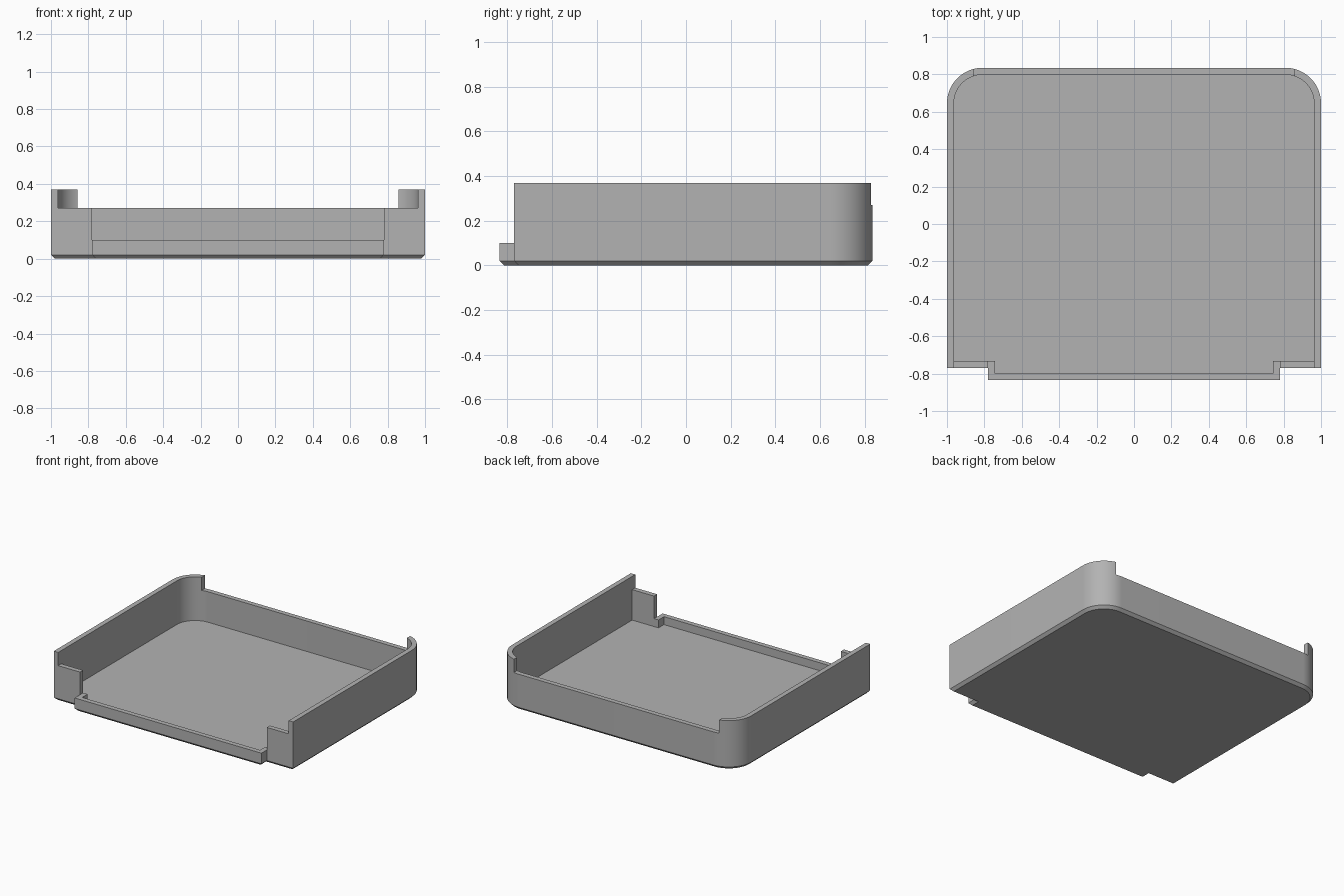
import bpy, bmesh, math

cube = bpy.data.objects.get("Cube")
if cube:
    bpy.data.objects.remove(cube, do_unlink=True)

WALL, FLOOR, CHAMFER = 0.037, 0.04, 0.02
TALL, LOW, LIP = 0.37, 0.27, 0.10
BACK, RADIUS = 0.835, 0.19
TAB_X, FRONT_Y = 0.78, -0.77

grey = bpy.data.materials.new("grey plastic")
grey.use_nodes = True
colour = (0.45, 0.45, 0.45, 1)
grey.diffuse_color = colour
grey.node_tree.nodes["Principled BSDF"].inputs["Base Color"].default_value = colour


def outline(inset):
    """Plan of the tray, moved inward: front tab, square front, round back corners."""
    side, tab, r = 1 - inset, TAB_X - inset, RADIUS - inset
    half = [(tab, -BACK + inset), (tab, FRONT_Y + inset), (side, FRONT_Y + inset)]
    for i in range(25):
        a = math.pi / 2 * i / 24
        half.append((1 - RADIUS + r * math.cos(a), BACK - RADIUS + r * math.sin(a)))
    return half + [(-x, y) for x, y in reversed(half)]


def make_object(name, bm):
    bmesh.ops.recalc_face_normals(bm, faces=bm.faces)
    mesh = bpy.data.meshes.new(name)
    bm.to_mesh(mesh)
    bm.free()
    mesh.materials.append(grey)
    obj = bpy.data.objects.new(name, mesh)
    bpy.context.collection.objects.link(obj)
    return obj


def box(name, x, y0, y1, z0):
    """Cutter, symmetric in x, reaching above the walls."""
    bm = bmesh.new()
    bmesh.ops.create_cube(bm, size=1)
    for v in bm.verts:
        v.co = (2 * x * v.co.x, y1 if v.co.y > 0 else y0, 0.5 if v.co.z > 0 else z0)
    return make_object(name, bm)


# Tray shell: chamfered base, outer wall, rim, inner wall, floor
bm = bmesh.new()
layers = [(CHAMFER, 0), (0, CHAMFER), (0, TALL), (WALL, TALL), (WALL, FLOOR)]
loops = [[bm.verts.new((x, y, z)) for x, y in outline(inset)] for inset, z in layers]
for low, high in zip(loops, loops[1:]):
    for i in range(len(low)):
        j = (i + 1) % len(low)
        bm.faces.new((low[i], low[j], high[j], high[i]))
bm.faces.new(loops[0])
bm.faces.new(loops[-1])
tray = make_object("tray", bm)

# Lowered back wall, lowered front returns and the low front lip
cutters = [
    box("back_wall_cutter", 0.857, 0.4, 1, LOW),
    box("front_wall_cutter", 1 - WALL, -1, -0.6, LOW),
    box("front_lip_cutter", TAB_X, -1, -0.65, LIP),
]
for cutter in cutters:
    cutter.hide_render = True
    mod = tray.modifiers.new(cutter.name, "BOOLEAN")
    mod.operation = "DIFFERENCE"
    mod.solver = "EXACT"
    mod.object = cutter

# Apply the cuts, then drop the cutters
bpy.context.view_layer.objects.active = tray
tray.select_set(True)
for cutter in cutters:
    bpy.ops.object.modifier_apply(modifier=cutter.name)
    bpy.data.objects.remove(cutter, do_unlink=True)

bpy.ops.object.shade_smooth_by_angle(angle=math.radians(30))
